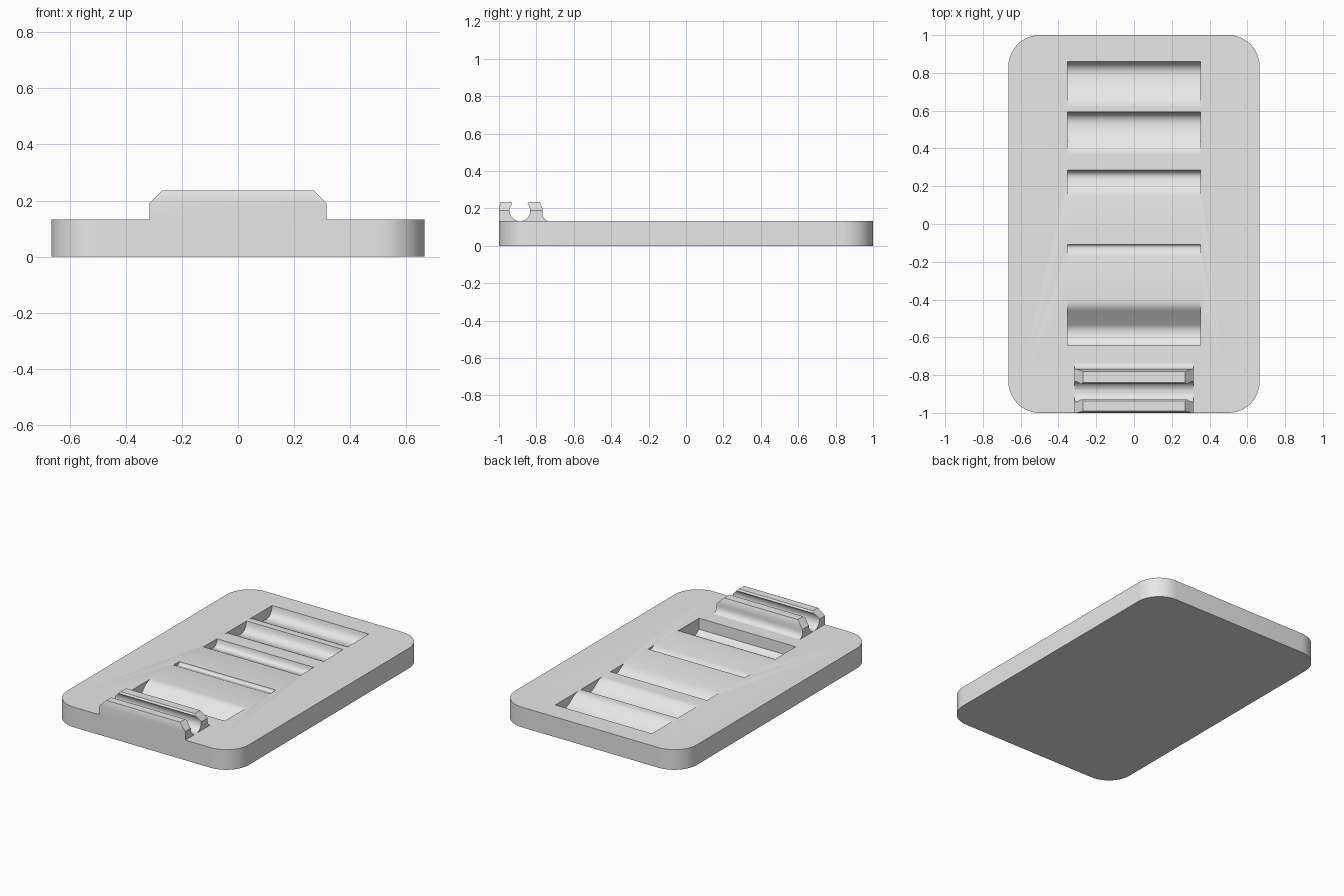
import bpy, bmesh
from math import sin, cos, pi, radians
from mathutils import Vector, geometry

cube = bpy.data.objects.get("Cube")
if cube:
    bpy.data.objects.remove(cube, do_unlink=True)

TOP = 0.133          # height of the plate
WIDTH = 0.353        # half width of the grooves

grey = bpy.data.materials.new("light grey")
grey.use_nodes = True
grey.diffuse_color = (0.8, 0.8, 0.8, 1)
grey.node_tree.nodes["Principled BSDF"].inputs["Base Color"].default_value = (0.8, 0.8, 0.8, 1)


def add_prism(bm, outline, offset):
    """Extrude a closed outline of 3D points along offset."""
    face = bm.faces.new([bm.verts.new(p) for p in outline])
    moved = bmesh.ops.extrude_face_region(bm, geom=[face])["geom"]
    verts = [v for v in moved if isinstance(v, bmesh.types.BMVert)]
    bmesh.ops.translate(bm, verts=verts, vec=offset)


def make_object(name, bm):
    bmesh.ops.recalc_face_normals(bm, faces=bm.faces)
    mesh = bpy.data.meshes.new(name)
    bm.to_mesh(mesh)
    bm.free()
    mesh.materials.append(grey)
    obj = bpy.data.objects.new(name, mesh)
    bpy.context.collection.objects.link(obj)
    return obj


def arc(cx, cy, r, start, end, steps):
    angles = [radians(start + (end - start) * i / steps) for i in range(steps + 1)]
    return [(cx + r * cos(a), cy + r * sin(a)) for a in angles]


def bezier(a, b, c, d, steps=12):
    pts = [Vector((*p, 0)) for p in (a, b, c, d)]
    return [(p[0], p[1]) for p in geometry.interpolate_bezier(*pts, steps)]


def boolean(obj, cutter, operation):
    mod = obj.modifiers.new("cut", 'BOOLEAN')
    mod.object, mod.operation, mod.solver = cutter, operation, 'EXACT'
    bpy.ops.object.select_all(action='DESELECT')
    bpy.context.view_layer.objects.active = obj
    obj.select_set(True)
    bpy.ops.object.modifier_apply(modifier=mod.name)
    bpy.data.objects.remove(cutter, do_unlink=True)
    bpy.ops.object.shade_smooth_by_angle(angle=radians(30))


# Plate with rounded corners
R, HX, HY = 0.165, 0.665, 1.0
outline = []
for i, (sx, sy) in enumerate([(1, 1), (-1, 1), (-1, -1), (1, -1)]):
    outline += arc(sx * (HX - R), sy * (HY - R), R, 90 * i, 90 * i + 90, 12)
bm = bmesh.new()
add_prism(bm, [(x, y, 0) for x, y in outline], (0, 0, TOP))
plate = make_object("plate", bm)


# Grooves: steep back wall, hollow floor, soft or crisp front rim
def hollow(back, front, depth, soft):
    floor = TOP - depth
    span = back - front
    knee = (back - 0.62 * span, floor + 0.4 * depth)
    pts = bezier((back, TOP), (back - 0.03 * span, floor - 0.1 * depth),
                 (back - 0.3 * span, floor - 0.1 * depth), knee)
    if soft:
        pts += bezier(knee, (back - 0.78 * span, floor + 0.78 * depth),
                      (front + 0.12 * span, TOP), (front, TOP))[1:]
    else:
        pts.append((front, TOP))
    return pts


grooves = [
    hollow(0.86, 0.62, 0.075, True),
    hollow(0.593, 0.37, 0.07, True),
    hollow(0.285, 0.145, 0.05, False),
    hollow(-0.108, -0.172, 0.018, False),
    # front groove: soft ramp, straight slope, curved floor, upright front wall
    bezier((-0.40, TOP), (-0.425, TOP), (-0.44, 0.128), (-0.46, 0.112), 8)
    + bezier((-0.535, 0.045), (-0.56, 0.025), (-0.61, 0.03), (-0.64, 0.06), 10)
    + [(-0.641, TOP)],
]
bm = bmesh.new()
for g in grooves:
    closed = g + [(g[-1][0], TOP + 0.1), (g[0][0], TOP + 0.1)]
    add_prism(bm, [(-WIDTH, y, z) for y, z in closed], (2 * WIDTH, 0, 0))
boolean(plate, make_object("groove_cutter", bm), 'DIFFERENCE')

# Snap clip: two jaws around a round channel, the rear one with a flared foot
jaws = [(-1.0, 0.125), (-1.0, 0.20), (-0.99, 0.235), (-0.937, 0.235), (-0.929, 0.224)]
jaws += arc(-0.888, 0.187, 0.055, 142, 398, 28)
jaws += [(-0.847, 0.224), (-0.839, 0.235), (-0.782, 0.235), (-0.768, 0.20)]
jaws += bezier((-0.768, 0.175), (-0.766, 0.15), (-0.755, 0.138), (-0.738, TOP), 8)
jaws.append((-0.738, 0.125))
bm = bmesh.new()
add_prism(bm, [(-0.315, y, z) for y, z in jaws], (0.63, 0, 0))
clip = make_object("snap_clip", bm)

# Bevelled upper ends of the jaws
half = [(0.4, 0.1), (0.4, 0.105), (0.215, 0.29)]
shape = half + [(-x, z) for x, z in reversed(half)]
bm = bmesh.new()
add_prism(bm, [(x, -1.2, z) for x, z in shape], (0, 0.6, 0))
boolean(clip, make_object("end_trimmer", bm), 'INTERSECT')
